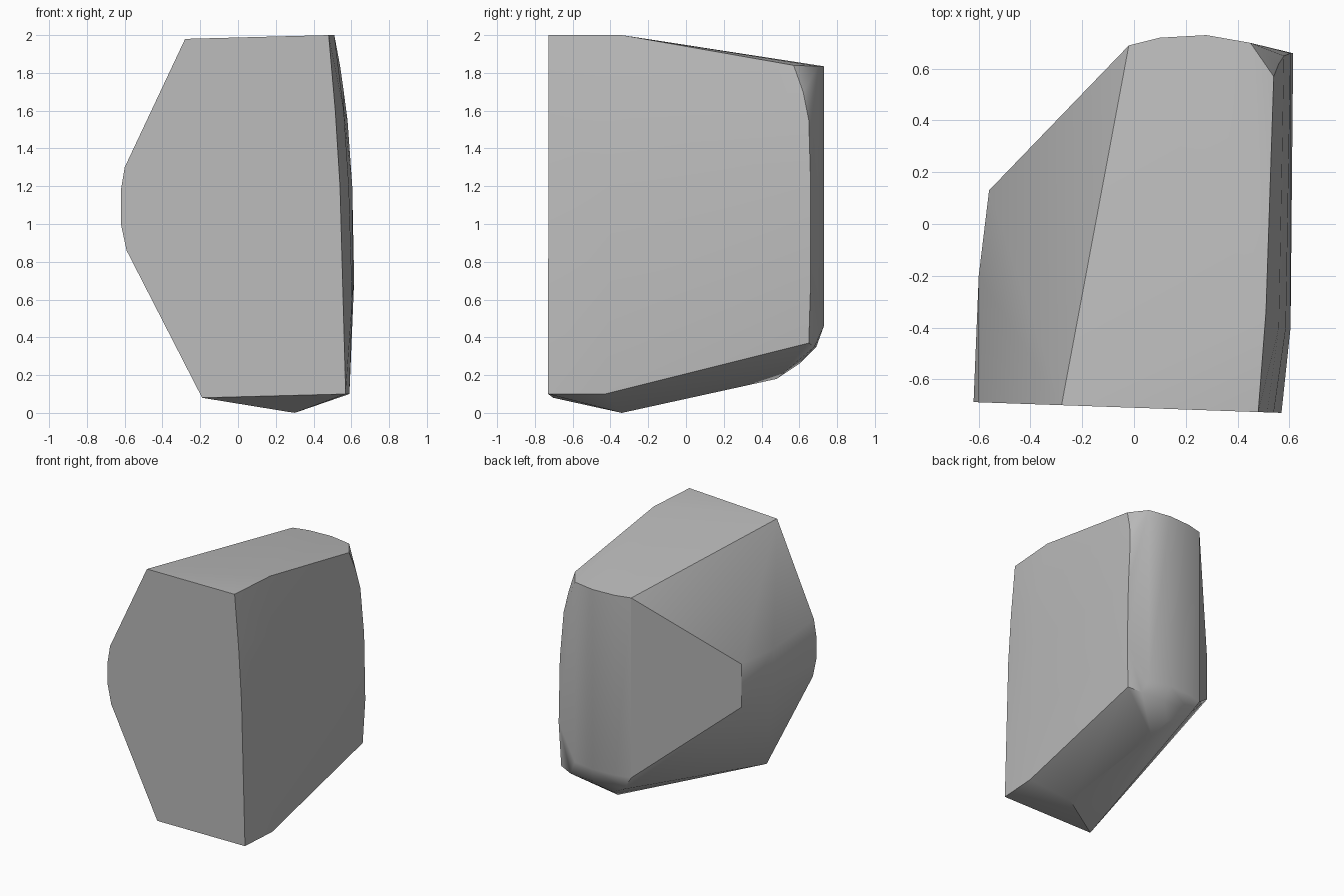
import bpy
import bmesh
import math

# Remove the default object
default_cube = bpy.data.objects.get("Cube")
if default_cube:
    bpy.data.objects.remove(default_cube, do_unlink=True)


def make_material(name, colour):
    material = bpy.data.materials.new(name)
    material.use_nodes = True
    material.diffuse_color = colour
    shader = material.node_tree.nodes["Principled BSDF"]
    shader.inputs["Base Color"].default_value = colour
    shader.inputs["Roughness"].default_value = 0.9
    return material


def make_hull(name, points, material):
    """Wrap a convex solid around the corner points."""
    mesh = bpy.data.meshes.new(name)
    bm = bmesh.new()
    for point in points:
        bm.verts.new(point)
    hull = bmesh.ops.convex_hull(bm, input=bm.verts[:])
    # Discard corners that ended up inside the solid
    loose = [vert for vert in bm.verts if not vert.link_faces]
    bmesh.ops.delete(bm, geom=loose, context="VERTS")
    # Merge triangles lying in the same plane, such as the front cut
    bmesh.ops.dissolve_limit(bm, angle_limit=math.radians(1),
                             verts=bm.verts[:], edges=bm.edges[:])
    bmesh.ops.recalc_face_normals(bm, faces=bm.faces[:])
    bm.to_mesh(mesh)
    bm.free()
    mesh.materials.append(material)
    obj = bpy.data.objects.new(name, mesh)
    bpy.context.scene.collection.objects.link(obj)
    return obj


# Flat front cut: outline in x and z, lying on one slightly turned plane
front_outline = [
    (-.28, 1.98), (.48, 2), (.515, 1.6), (.54, 1.2), (.56, .6), (.57, .1),
    (-.19, .08), (-.59, .86), (-.62, 1), (-.62, 1.18), (-.6, 1.3),
]
front_cut = [(x, -.71 - .035 * x, z) for x, z in front_outline]

# Gently bulging right side: front and back columns
side_front = [(.51, -.34, 2), (.56, -.4, 1.6), (.587, -.4, 1.2),
              (.605, -.4, .6), (.59, -.43, .1)]
side_back = [(.54, .57, 1.84), (.56, .62, 1.7), (.58, .65, 1.55),
             (.605, .66, 1.2), (.615, .66, .7), (.6, .65, .37)]

# Rounded back wall: one plan curve used at the top and near the bottom
back_curve = [(-.02, .69), (.1, .72), (.28, .73), (.45, .7)]
back_wall = [(x, y, z) for x, y in back_curve for z in (1.835, .46)]
back_foot = [(.05, .68, .35), (.3, .69, .35), (.5, .68, .35)]

# Sloping underside ridge
underside = [(.3, -.34, 0), (.24, .48, .18), (.2, .6, .26)]

# Blunt left edge with its back corner
left_edge = [(x, y, z) for x, y in [(-.56, .13), (-.6, -.2)]
             for z in (1.26, .93)]

stone = make_material("stone grey", (0.5, 0.5, 0.5, 1.0))
rock = make_hull("rock", front_cut + side_front + side_back + back_wall
                 + back_foot + underside + left_edge, stone)

# Smooth the rounded corners but keep the cut edges sharp
bpy.ops.object.select_all(action="DESELECT")
rock.select_set(True)
bpy.context.view_layer.objects.active = rock
bpy.ops.object.shade_smooth_by_angle(angle=math.radians(30))
